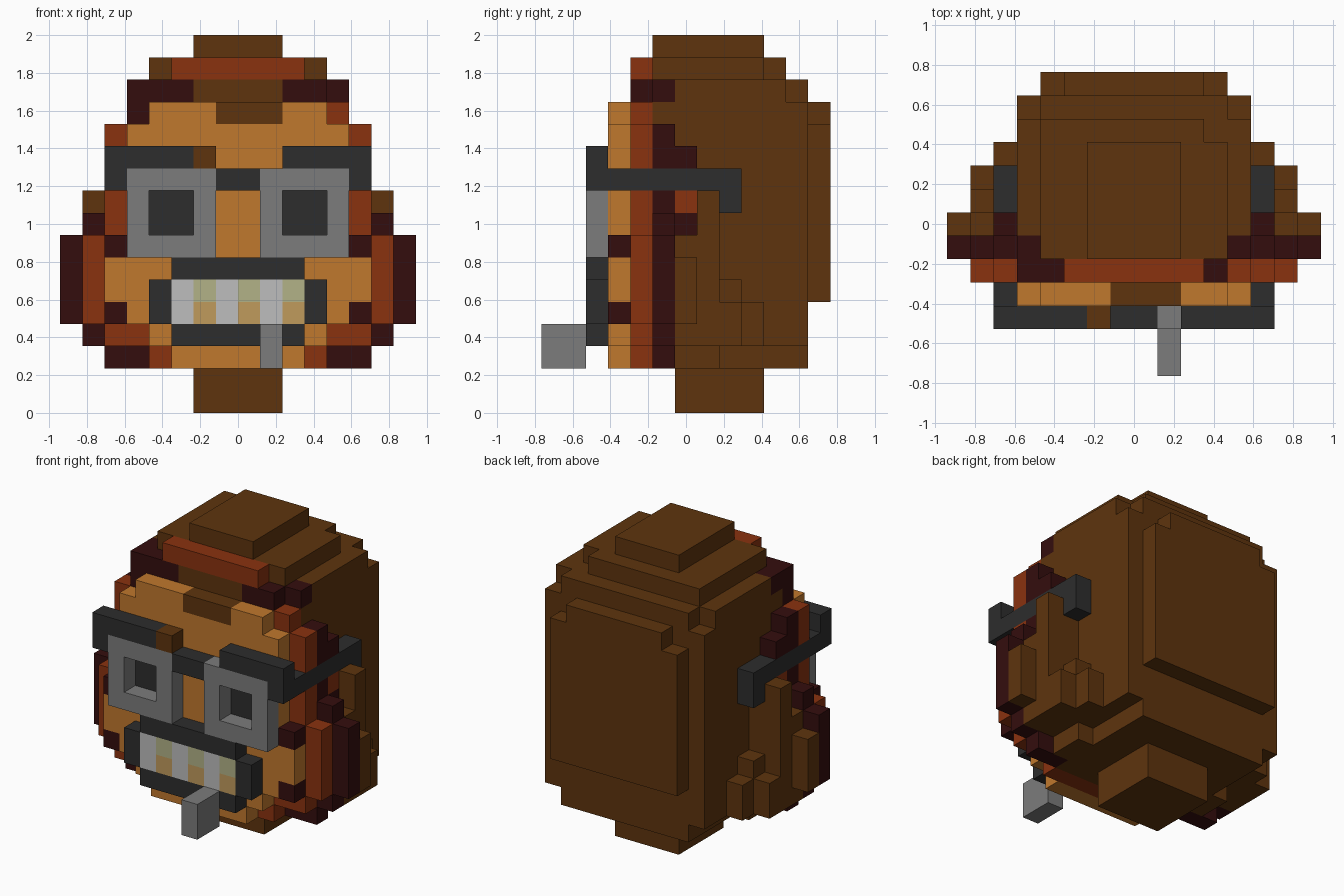
import bpy
import bmesh
from mathutils import Vector

cube = bpy.data.objects.get("Cube")
if cube:
    bpy.data.objects.remove(cube, do_unlink=True)

UNIT = 2 / 17                      # edge length of one block
ORIGIN = Vector((0, -6.5, 0))      # block grid to centred space


def srgb(*rgb):
    return [((c / 255 + 0.055) / 1.055) ** 2.4 if c > 10 else c / 3295 for c in rgb] + [1]


COLOURS = {
    "tan_skin": srgb(192, 120, 45),
    "brown_hair": srgb(94, 52, 13),
    "rust_hair": srgb(138, 50, 15),
    "maroon_hair": srgb(52, 13, 13),
    "black_plastic": srgb(45, 45, 45),
    "grey": srgb(124, 124, 124),
    "tooth_white": srgb(189, 189, 189),
    "tooth_khaki": srgb(178, 178, 135),
    "tooth_stain": srgb(192, 155, 92),
}


def make_material(name, colour):
    mat = bpy.data.materials.new(name)
    mat.use_nodes = True
    mat.diffuse_color = colour
    bsdf = mat.node_tree.nodes["Principled BSDF"]
    bsdf.inputs["Base Color"].default_value = colour
    bsdf.inputs["Roughness"].default_value = 0.9
    return mat


MATERIALS = {name: make_material(name, c) for name, c in COLOURS.items()}
blocks = {}                        # (x, y, z) -> (part, colour)


def fill(part, colour, xs, ys, zs, mirror=False):
    """Fill a box of blocks; later fills replace earlier ones."""
    for x in range(*xs):
        for y in range(*ys):
            for z in range(*zs):
                blocks[x, y, z] = (part, colour)
                if mirror:
                    blocks[-1 - x, y, z] = (part, colour)


def pair(part, colour, xs, ys, zs):
    fill(part, colour, xs, ys, zs, mirror=True)


def wide(part, colour, half, y, zs):
    """One layer of blocks, centred across the head."""
    fill(part, colour, (-half, half), (y, y + 1), zs)


# Skull, stepped crown, back panel and neck
HAIR = "brown_hair"
fill("skull", HAIR, (-5, 5), (5, 12), (3, 15))
fill("skull", HAIR, (-4, 4), (4, 12), (2, 3))
pair("skull", HAIR, (4, 5), (6, 8), (2, 3))
for side in (-5, 4):
    del blocks[side, 11, 14]
fill("crown", HAIR, (-4, 4), (5, 10), (15, 16))
fill("crown", HAIR, (-4, 3), (10, 11), (15, 16))
fill("crown", HAIR, (-2, 2), (5, 10), (16, 17))
fill("back_panel", HAIR, (-4, 4), (12, 13), (5, 13))
fill("back_panel", HAIR, (-3, 3), (12, 13), (13, 14))
fill("neck", HAIR, (-2, 2), (6, 10), (0, 2))

# Maroon side hair: (inner, outer) reach per height band
for inner, outer, low, high in ((4, 6, 2, 3), (4, 7, 3, 4), (4, 8, 4, 8),
                                (4, 7, 8, 9), (4, 6, 9, 13), (4, 5, 14, 15)):
    pair("maroon_side_hair", "maroon_hair", (inner, outer), (5, 6), (low, high))
pair("maroon_side_hair", "maroon_hair", (5, 6), (6, 7), (8, 9))
pair("maroon_side_hair", "maroon_hair", (5, 6), (6, 7), (11, 12))

# Rust hair framing the face
for half, low, high in ((4, 2, 3), (6, 3, 4), (7, 4, 8), (6, 8, 13), (5, 13, 14)):
    wide("rust_hair_frame", "rust_hair", half, 4, (low, high))
pair("rust_hair_frame", "rust_hair", (5, 6), (6, 7), (9, 10))
wide("rust_headband", "rust_hair", 3, 4, (15, 16))

# Fringe under the headband, uneven on the two sides
fill("fringe", "maroon_hair", (-5, 4), (4, 5), (14, 15))
fill("fringe", "maroon_hair", (-5, -4), (4, 5), (13, 14))
wide("fringe", HAIR, 2, 4, (14, 15))

# Brown sideburn tufts behind the face
for x, y, low, high in ((5, 6, 3, 8), (5, 7, 3, 10), (5, 8, 3, 6), (5, 9, 3, 5),
                        (6, 6, 3, 8), (6, 7, 3, 10), (6, 8, 3, 5), (7, 6, 4, 7)):
    pair("sideburn_tufts", HAIR, (x, x + 1), (y, y + 1), (low, high))

# Face
for half, low, high in ((3, 2, 3), (4, 3, 4), (5, 4, 5), (6, 5, 7), (5, 7, 13), (4, 13, 14)):
    wide("face", "tan_skin", half, 3, (low, high))
fill("face", HAIR, (-1, 2), (3, 4), (13, 14))
for z in (4, 7):
    pair("face", "maroon_hair", (5, 6), (3, 4), (z, z + 1))
pair("pupils", "black_plastic", (2, 4), (3, 4), (8, 10))

# Glasses: lens rims with open centres, brow bars, bridge, tape and arms
RIM, BLACK = "lens_rims", "black_plastic"
pair(RIM, "grey", (1, 5), (2, 3), (7, 8))
pair(RIM, "grey", (1, 5), (2, 3), (10, 11))
for x in (1, 4):
    pair(RIM, "grey", (x, x + 1), (2, 3), (8, 10))
pair("glasses_frame", BLACK, (2, 6), (2, 3), (11, 12))
wide("glasses_frame", BLACK, 1, 2, (10, 11))
fill("glasses_tape", HAIR, (-2, -1), (2, 3), (11, 12))
pair("glasses_arms", BLACK, (5, 6), (2, 9), (10, 11))
pair("glasses_arms", BLACK, (5, 6), (8, 9), (9, 10))

# Mouth: black lips around two rows of teeth
for z in (3, 6):
    wide("lips", BLACK, 3, 2, (z, z + 1))
pair("lips", BLACK, (3, 4), (2, 3), (4, 6))
for x in range(-3, 3):
    clean = x % 2 == 1
    fill("teeth", "tooth_white" if clean else "tooth_stain", (x, x + 1), (2, 3), (4, 5))
    fill("teeth", "tooth_white" if clean else "tooth_khaki", (x, x + 1), (2, 3), (5, 6))

# Grey stick hanging from the mouth
fill("mouth_stick", "grey", (1, 2), (0, 2), (2, 4))


def build_part(part):
    """Make one object from the exposed block faces of a part."""
    cells = {c: v[1] for c, v in blocks.items() if v[0] == part}
    names = sorted(set(cells.values()))
    bm = bmesh.new()
    for cell, colour in cells.items():
        centre = Vector(cell) + Vector((0.5, 0.5, 0.5)) + ORIGIN
        for axis in range(3):
            for sign in (-1, 1):
                normal = Vector((0, 0, 0))
                normal[axis] = sign
                if tuple(int(a + b) for a, b in zip(cell, normal)) in blocks:
                    continue
                u = Vector((0, 0, 0))
                u[(axis + 1) % 3] = 0.5
                v = normal.cross(u)
                mid = centre + normal / 2
                corners = (mid - u - v, mid + u - v, mid + u + v, mid - u + v)
                face = bm.faces.new([bm.verts.new(p * UNIT) for p in corners])
                face.material_index = names.index(colour)
    bmesh.ops.remove_doubles(bm, verts=bm.verts, dist=UNIT / 100)
    mesh = bpy.data.meshes.new(part)
    bm.to_mesh(mesh)
    bm.free()
    for name in names:
        mesh.materials.append(MATERIALS[name])
    bpy.context.scene.collection.objects.link(bpy.data.objects.new(part, mesh))


for part_name in sorted({v[0] for v in blocks.values()}):
    build_part(part_name)
